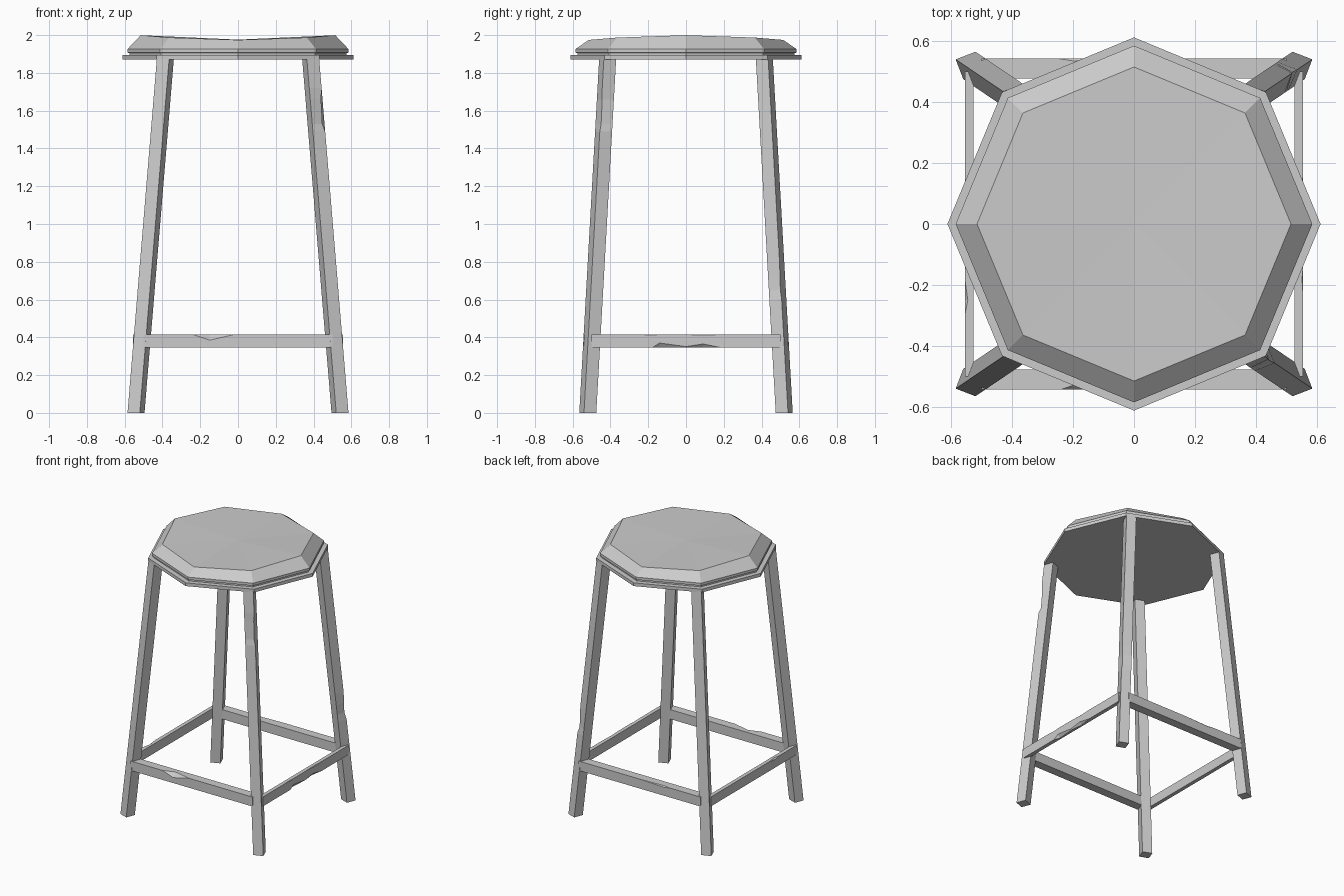
import bpy, bmesh
from math import cos, sin, pi

if "Cube" in bpy.data.objects:
    bpy.data.objects.remove(bpy.data.objects["Cube"])


def loft(name, rings, fan_top=None):
    """Skin equal-sized rings of points into a closed flat-shaded object."""
    bm = bmesh.new()
    loops = [[bm.verts.new(p) for p in ring] for ring in rings]
    n = len(rings[0])
    for a, b in zip(loops, loops[1:]):
        for i in range(n):
            j = (i + 1) % n
            bm.faces.new((a[i], a[j], b[j], b[i]))
    bm.faces.new(loops[0][::-1])
    if fan_top is None:
        bm.faces.new(loops[-1])
    else:
        c = bm.verts.new(fan_top)
        for i in range(n):
            bm.faces.new((loops[-1][i], loops[-1][(i + 1) % n], c))
    bmesh.ops.remove_doubles(bm, verts=bm.verts, dist=1e-4)
    bmesh.ops.recalc_face_normals(bm, faces=bm.faces)
    me = bpy.data.meshes.new(name)
    bm.to_mesh(me)
    bm.free()
    ob = bpy.data.objects.new(name, me)
    bpy.context.collection.objects.link(ob)
    return ob


def octagon(r, z, saddle=0.0):
    # saddle raises the left and right corners and lowers front and back
    return [(r * cos(i * pi / 4), r * sin(i * pi / 4),
             z + saddle * cos(i * pi / 2)) for i in range(8)]


# Seat: thin base plate and bevelled saddle-shaped top
loft("seat_plate", [octagon(0.612, 1.87), octagon(0.612, 1.894)])
loft("seat_top", [octagon(0.575, 1.893), octagon(0.575, 1.905),
                  octagon(0.585, 1.907), octagon(0.585, 1.926),
                  octagon(0.515, 1.987, 0.0125)], (0, 0, 1.976))


# Legs: splayed square posts, with a few worn spots on the outer corner
FOOT = [(0.52, 0.565), (0.585, 0.54), (0.56, 0.475), (0.495, 0.50)]


def leg(name, sx, sy, worn=()):
    rings = []
    for z, chip in [(0, 0), *worn, (1.875, 0)]:
        t = z / 1.87
        ring = []
        for i, (x, y) in enumerate(FOOT):
            d = chip if i == 1 else 0
            ring.append((sx * (x - 0.155 * t - d),
                         sy * (y - 0.105 * t - 0.4 * d), z))
        rings.append(ring)
    loft(name, rings)


leg("front_right_leg", 1, -1, [(1.49, 0), (1.53, 0.012), (1.66, 0.008), (1.72, 0)])
leg("front_left_leg", -1, -1)
leg("back_right_leg", 1, 1, [(0.6, 0), (0.65, 0.01), (0.72, 0.005), (0.8, 0)])
leg("back_left_leg", -1, 1)


# Rails: flat bars with chips (position, top chip, bottom chip) on the outer edges
def rail(name, place, outer, width, chips=()):
    inner = outer - width
    rings = []
    for a, top, low in [(-0.5, 0, 0), *chips, (0.5, 0, 0)]:
        section = [(inner, 0.345), (outer - min(low, width * 0.6), 0.345),
                   (outer, 0.345 + low), (outer, 0.415 - top),
                   (outer - min(top, width * 0.6), 0.415), (inner, 0.415)]
        rings.append([place(a, d, z) for d, z in section])
    loft(name, rings)


rail("front_rail", lambda a, d, z: (a, -d, z), 0.543, 0.065,
     [(-0.24, 0, 0), (-0.15, 0.03, 0), (-0.02, 0, 0)])
rail("back_rail", lambda a, d, z: (a, d, z), 0.543, 0.065,
     [(-0.25, 0, 0), (-0.2, 0.008, 0), (0, 0, 0)])
rail("right_rail", lambda a, d, z: (d, a, z), 0.555, 0.028,
     [(-0.24, 0, 0), (-0.18, 0.004, 0), (-0.14, 0, 0.025), (0, 0, 0.006),
      (0.09, 0.004, 0.02), (0.19, 0, 0)])
rail("left_rail", lambda a, d, z: (-d, a, z), 0.555, 0.028,
     [(-0.3, 0, 0), (-0.25, 0.01, 0), (-0.18, 0, 0)])
